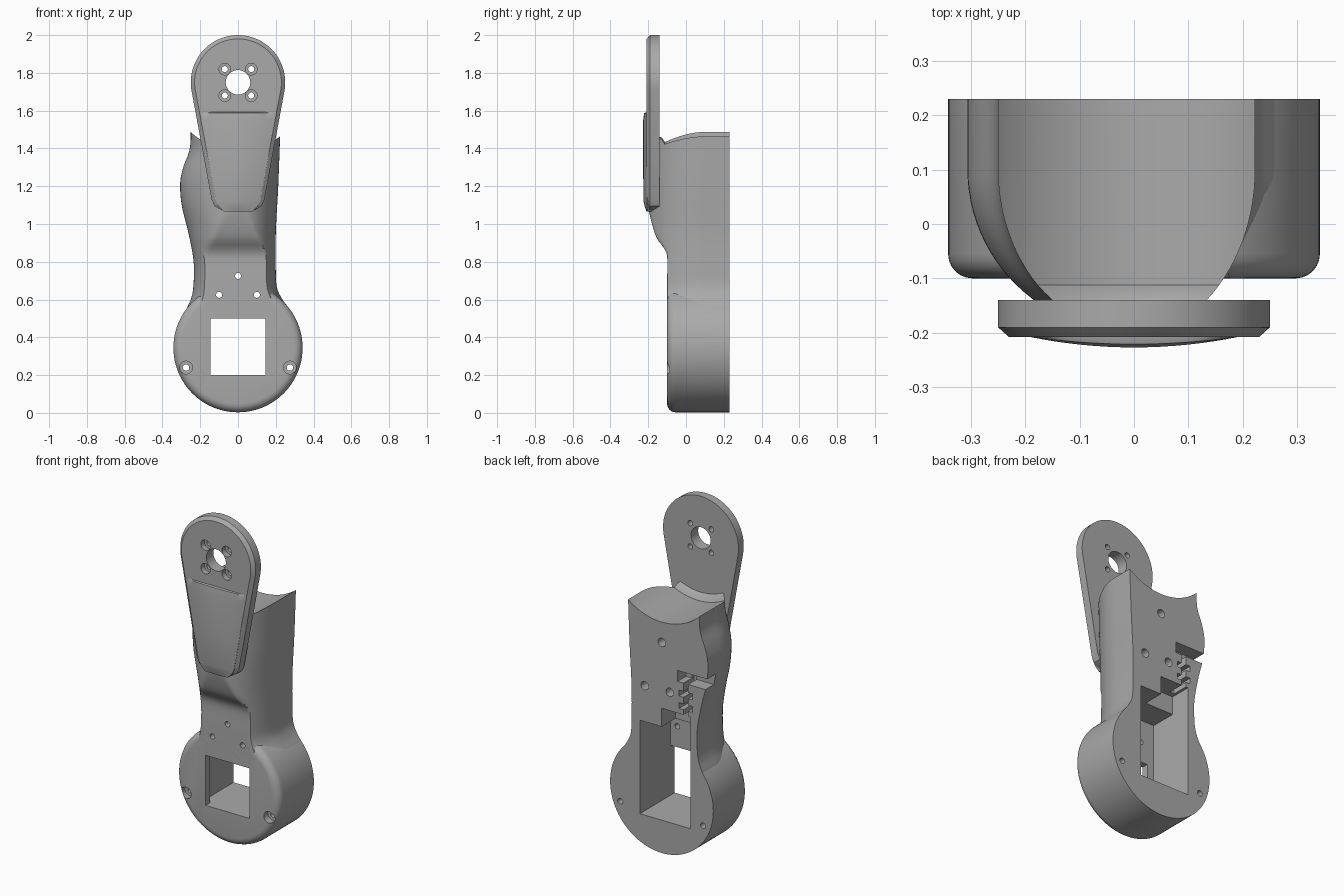
import bpy, bmesh, math

cube = bpy.data.objects.get("Cube")
if cube:
    bpy.data.objects.remove(cube, do_unlink=True)

grey = bpy.data.materials.new("light_grey")
grey.use_nodes = True
tone = (0.4, 0.4, 0.4, 1)
grey.diffuse_color = tone
grey.node_tree.nodes["Principled BSDF"].inputs["Base Color"].default_value = tone

BACK, FRONT = 0.23, -0.1
HUB = 1.75        # height of the upper pivot
DISC = 0.345      # height of the lower housing centre


def loft(name, rings):
    """Closed solid through rings with equal point counts."""
    bm = bmesh.new()
    loops = [[bm.verts.new(p) for p in ring] for ring in rings]
    n = len(loops[0])
    for a, b in zip(loops, loops[1:]):
        for i in range(n):
            j = (i + 1) % n
            bm.faces.new((a[i], a[j], b[j], b[i]))
    bm.faces.new(loops[0])
    bm.faces.new(loops[-1])
    bmesh.ops.recalc_face_normals(bm, faces=bm.faces)
    mesh = bpy.data.meshes.new(name)
    bm.to_mesh(mesh)
    bm.free()
    mesh.materials.append(grey)
    obj = bpy.data.objects.new(name, mesh)
    bpy.context.collection.objects.link(obj)
    return obj


def lathe(name, x, z, profile, n=32):
    """Turned solid around an axis along y; profile holds (radius, y)."""
    angles = [math.tau * i / n for i in range(n)]
    return loft(name, [[(x + r * math.cos(t), y, z + r * math.sin(t))
                        for t in angles] for r, y in profile])


def box(x0, x1, y0, y1, z0, z1):
    return loft("cutter", [[(x0, y, z0), (x1, y, z0), (x1, y, z1), (x0, y, z1)]
                           for y in (y0, y1)])


def hole(x, z, r, y0, y1):
    return lathe("cutter", x, z, [(r, y0), (r, y1)], 24)


def curve(stations, z):
    """Smooth value at height z through (height, value) stations."""
    last = len(stations) - 1
    i = max(k for k in range(last) if stations[k][0] <= z or k == 0)

    def slope(k):
        a, b = stations[max(k - 1, 0)], stations[min(k + 1, last)]
        return (b[1] - a[1]) / (b[0] - a[0])
    (z0, v0), (z1, v1) = stations[i], stations[i + 1]
    h = z1 - z0
    t = (z - z0) / h
    return ((2*t**3 - 3*t**2 + 1) * v0 + (t**3 - 2*t**2 + t) * h * slope(i)
            + (3*t**2 - 2*t**3) * v1 + (t**3 - t**2) * h * slope(i + 1))


def cut(obj, cutters):
    """Subtract the cutters and bake the result."""
    for c in cutters:
        c.hide_render = True
        mod = obj.modifiers.new("cut", 'BOOLEAN')
        mod.operation, mod.solver, mod.object = 'DIFFERENCE', 'EXACT', c
    graph = bpy.context.evaluated_depsgraph_get()
    baked = bpy.data.meshes.new_from_object(obj.evaluated_get(graph))
    obj.modifiers.clear()
    obj.data = baked


# Upper arm: half-oval sections, flattened on the front
right_side = [(0.45, 0.29), (0.55, 0.27), (0.6, 0.235), (0.66, 0.207), (0.75, 0.2),
              (0.95, 0.2), (1.2, 0.213), (1.55, 0.226)]
left_side = [(0.45, 0.29), (0.55, 0.272), (0.6, 0.25), (0.66, 0.237), (0.8, 0.235),
             (0.95, 0.262), (1.1, 0.298), (1.22, 0.306), (1.3, 0.29), (1.4, 0.255),
             (1.55, 0.25)]
front_face = [(0.45, FRONT), (0.7, FRONT), (0.83, FRONT), (0.87, -0.115), (0.92, -0.152),
              (1.0, -0.18), (1.1, -0.2), (1.3, -0.2), (1.55, -0.2)]
rings = []
for k in range(56):
    z = 0.45 + 0.02 * k
    ring = [(curve(right_side, z), BACK, z)]
    for i in range(49):
        t = math.pi * i / 48
        side = right_side if i < 24 else left_side
        y = max(0.1 - 0.3 * math.sin(t), curve(front_face, z))
        ring.append((curve(side, z) * math.cos(t), y, z))
    ring.append((-curve(left_side, z), BACK, z))
    rings.append(ring)
arm = loft("upper_arm", rings)

# Lower round housing with a rounded front rim
rim = [(0.297 + 0.045 * math.sin(a), -0.055 - 0.045 * math.cos(a))
       for a in (math.pi / 12 * i for i in range(7))]
housing = lathe("lower_housing", 0, DISC, rim + [(0.342, BACK)], 96)


# Pivot plate with a chamfered front edge
def plate_ring(inset, y):
    r = 0.25 - inset
    pts = [(r * math.cos(a), HUB + r * math.sin(a)) for a in
           (math.radians(-10 + 200 * i / 48) for i in range(49))]
    foot = [(0.14, 1.13), (0.125, 1.095), (0.09, 1.075)]
    foot = [(x - inset, z + inset * 0.8) for x, z in foot]
    pts += [(-x, z) for x, z in foot] + foot[::-1]
    return [(x, y, z) for x, z in pts]


plate = loft("pivot_plate", [plate_ring(0, -0.14), plate_ring(0, -0.19),
                             plate_ring(0.02, -0.208)])

# Domed pad on the plate: (height, half width, crown)
rings = []
for z, w, crown in [(1.065, 0.075, 0.002), (1.09, 0.1, 0.011), (1.12, 0.118, 0.018),
                    (1.3, 0.152, 0.02), (1.55, 0.195, 0.02), (1.588, 0.195, 0.014),
                    (1.592, 0.195, 0.001)]:
    steps = [i / 8 for i in range(-8, 9)]
    rings.append([(-w, -0.18, z)] + [(w * s, -0.207 - crown * (1 - s * s), z) for s in steps]
                 + [(w, -0.18, z)])
pad = loft("raised_pad", rings)

# Clearance hollow above the arm, with a cove at the plate
clearance = lathe("cutter", 0, HUB, [(0.325, -0.14), (0.335, -0.128), (0.363, -0.112),
                                     (0.363, 0.4)], 96)

# Rear pocket, window, cable channel and its side exit
pocket = [box(-0.19, 0.145, -0.06, 0.4, 0.2, 0.76),
          box(-0.145, 0.145, -0.3, 0.1, 0.2, 0.5),
          box(-0.19, 0.0, 0.1, 0.4, 0.74, 0.87),
          box(-0.175, -0.145, 0.13, 0.4, 0.86, 1.1),
          box(-0.5, -0.106, 0.15, 0.4, 1.06, 1.125)]
pocket += [box(-0.205, -0.115, 0.15, 0.4, z, z + 0.035) for z in (0.9, 0.975)]

# Screw holes
front_pins = [hole(x, z, 0.016, -0.3, 0) for x, z in ((0, 0.725), (-0.1, 0.625), (0.1, 0.625))]
rear_pins = [hole(x, z, 0.025, 0.1, 0.4) for x, z in ((0, 1.265), (0.113, 0.976), (-0.053, 0.98))]
rim_pins = [lathe("cutter", x, 0.24, [(0.034, -0.3), (0.034, -0.06), (0.017, -0.059),
                                      (0.017, 0.4)]) for x in (-0.275, 0.275)]
hub_pins = [lathe("cutter", x, HUB + dz, [(0.031, -0.4), (0.031, -0.175), (0.016, -0.174),
                                          (0.016, 0)])
            for x in (-0.07, 0.07) for dz in (-0.07, 0.07)]
hub_bore = lathe("cutter", 0, HUB, [(0.065, -0.4), (0.065, 0)], 48)

cut(arm, [clearance] + pocket + front_pins + rear_pins)
cut(housing, pocket[:2] + front_pins + rim_pins)
cut(plate, [hub_bore] + hub_pins)

for c in [clearance, hub_bore] + pocket + front_pins + rear_pins + rim_pins + hub_pins:
    bpy.data.objects.remove(c, do_unlink=True)

# Smooth shading with sharp edges kept
bpy.ops.object.select_all(action='DESELECT')
for obj in (arm, housing, plate, pad):
    obj.select_set(True)
bpy.context.view_layer.objects.active = arm
bpy.ops.object.shade_smooth_by_angle(angle=math.radians(30))
